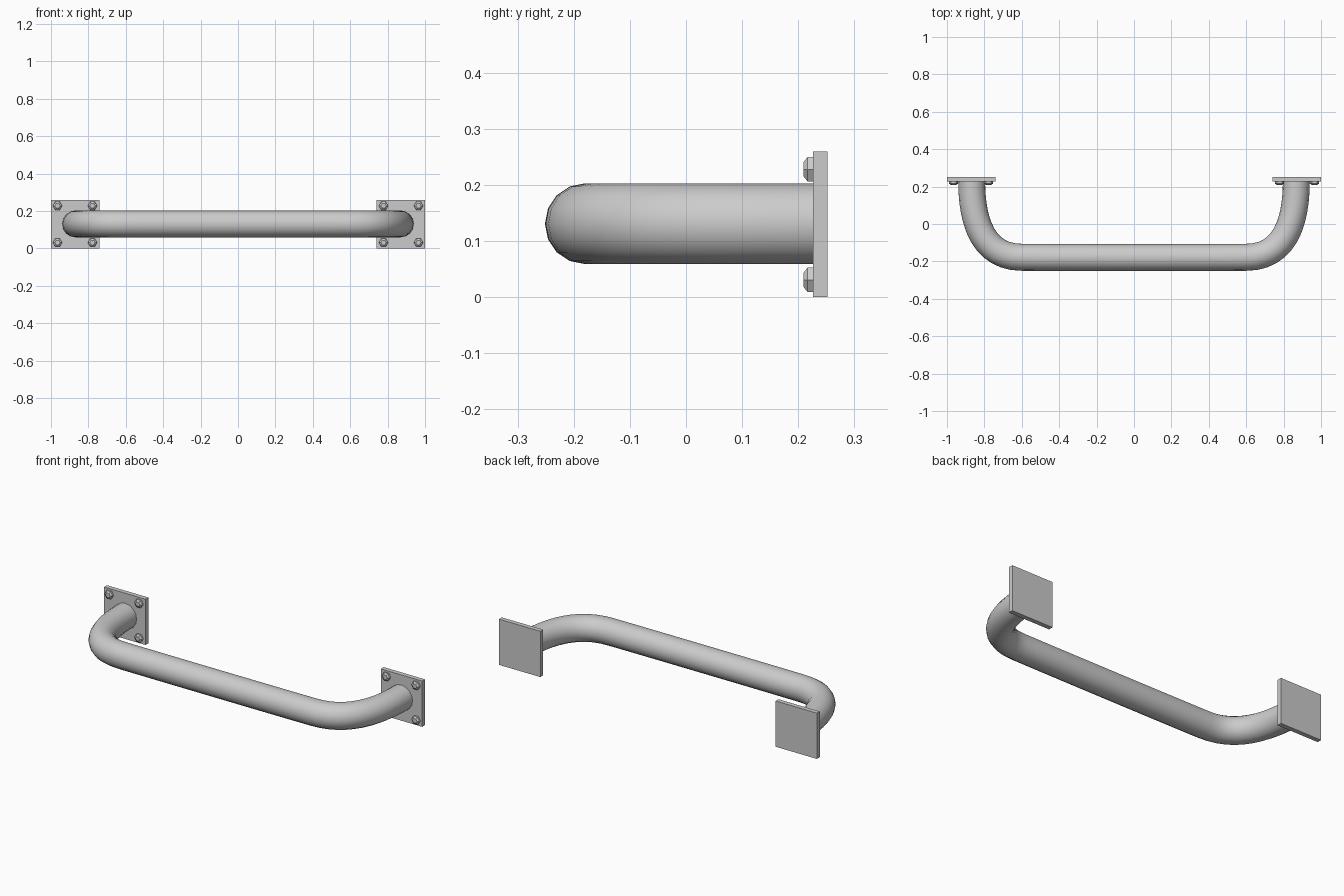
import bpy, bmesh, math
from mathutils import Matrix, Vector

if "Cube" in bpy.data.objects:
    bpy.data.objects.remove(bpy.data.objects["Cube"])

ZC = 0.131          # height of the tube centre line
PLATE_FRONT = 0.226
PLATE_BACK = 0.252


def mesh_object(name, bm):
    bmesh.ops.recalc_face_normals(bm, faces=bm.faces)
    me = bpy.data.meshes.new(name)
    bm.to_mesh(me)
    bm.free()
    ob = bpy.data.objects.new(name, me)
    bpy.context.collection.objects.link(ob)
    return ob


def mounting_plate(name, x):
    bm = bmesh.new()
    bmesh.ops.create_cube(bm, size=1)
    bmesh.ops.scale(bm, vec=(0.26, PLATE_BACK - PLATE_FRONT, 0.26), verts=bm.verts)
    bmesh.ops.translate(bm, vec=(x, (PLATE_FRONT + PLATE_BACK) / 2, 0.13), verts=bm.verts)
    return mesh_object(name, bm)


def bolt(name, x, z):
    # hexagonal head: straight sides, then a tapered crown
    bm = bmesh.new()
    rings = []
    for y, r in ((PLATE_FRONT, 0.025), (0.2165, 0.025), (0.209, 0.014)):
        rings.append([bm.verts.new((x + r * math.cos(i * math.pi / 3), y,
                                    z + r * math.sin(i * math.pi / 3))) for i in range(6)])
    for a, b in zip(rings, rings[1:]):
        for i in range(6):
            j = (i + 1) % 6
            bm.faces.new((a[i], a[j], b[j], b[i]))
    bm.faces.new(rings[0])
    bm.faces.new(rings[-1])
    return mesh_object(name, bm)


# bent tube swept along a bezier path
cu = bpy.data.curves.new("grab_bar", 'CURVE')
cu.dimensions = '3D'
cu.bevel_depth = 0.072
cu.bevel_resolution = 6
cu.resolution_u = 12
path = [  # point, left handle, right handle (x, y)
    ((-0.868, 0.23), (-0.868, 0.30), (-0.868, 0.0)),
    ((-0.60, -0.178), (-0.80, -0.178), (-0.40, -0.18)),
    ((0.60, -0.178), (0.40, -0.18), (0.80, -0.178)),
    ((0.868, 0.23), (0.868, 0.0), (0.868, 0.30)),
]
sp = cu.splines.new('BEZIER')
sp.bezier_points.add(len(path) - 1)
for p, (co, left, right) in zip(sp.bezier_points, path):
    p.handle_left_type = p.handle_right_type = 'FREE'
    p.co = (*co, ZC)
    p.handle_left = (*left, ZC)
    p.handle_right = (*right, ZC)
bar = bpy.data.objects.new("grab_bar", cu)
bpy.context.collection.objects.link(bar)
bpy.context.view_layer.objects.active = bar
bar.select_set(True)
bpy.ops.object.convert(target='MESH')
bpy.ops.object.shade_smooth_by_angle(angle=math.radians(40))

# plates and their four bolts, on both ends
for side, s in (("left", -1), ("right", 1)):
    mounting_plate(f"{side}_mounting_plate", s * 0.87)
    for row, z in (("lower", 0.031), ("upper", 0.228)):
        for col, x in (("outer", 0.965), ("inner", 0.778)):
            bolt(f"{side}_{row}_{col}_bolt", s * x, z)
